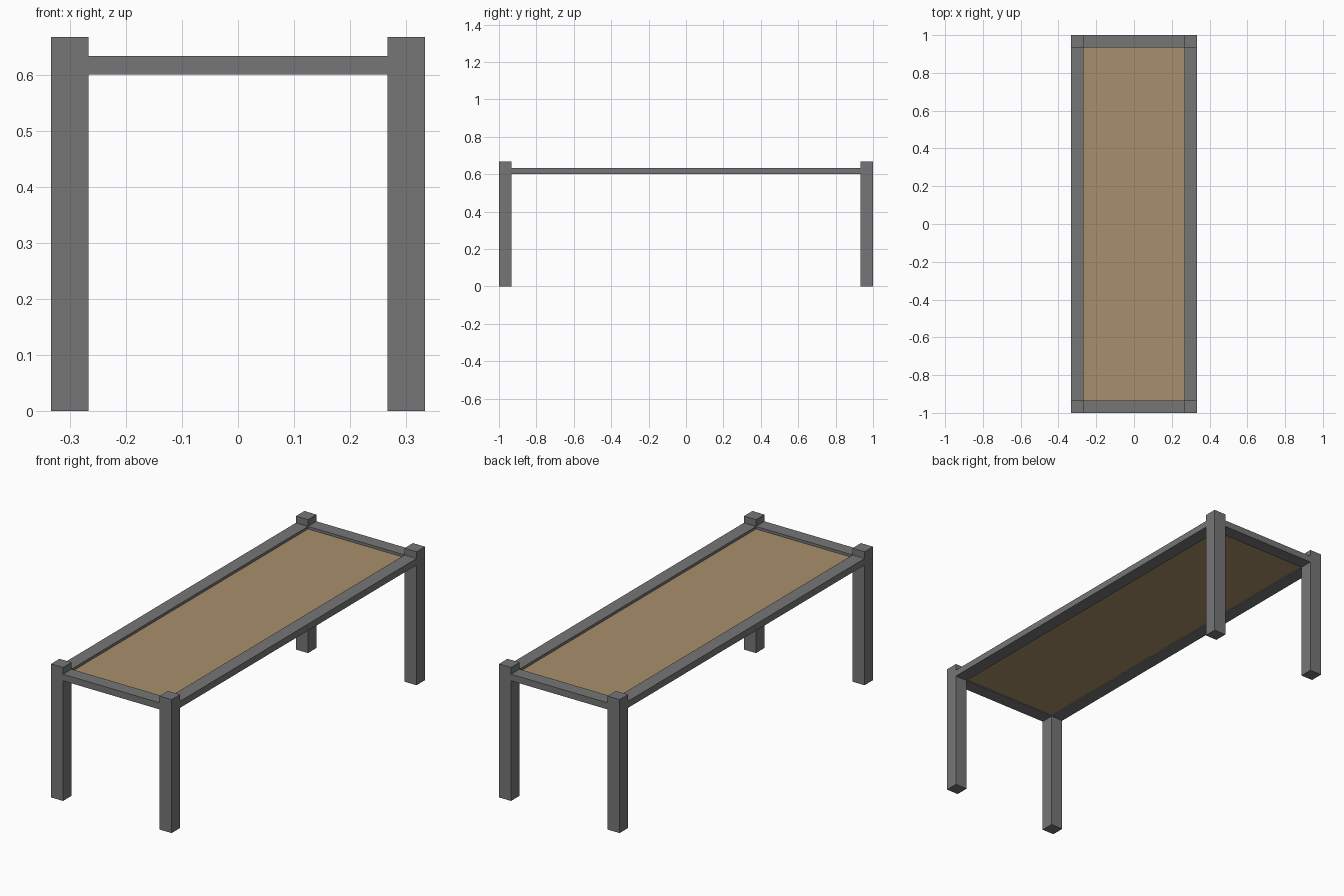
import bpy

if "Cube" in bpy.data.objects:
    bpy.data.objects.remove(bpy.data.objects["Cube"])

HX, HY = 1 / 3, 1.0      # outer half sizes
T = 1 / 15               # leg and rail thickness
H = 2 / 3                # leg height
RAIL_LOW, RAIL_HIGH = 0.60, 0.633


def material(name, color):
    m = bpy.data.materials.new(name)
    m.diffuse_color = (*color, 1)
    m.use_nodes = True
    m.node_tree.nodes["Principled BSDF"].inputs["Base Color"].default_value = m.diffuse_color
    return m


grey = material("dark grey", (0.18, 0.18, 0.182))
tan = material("tan", (0.39, 0.275, 0.15))


def box(name, lo, hi, mat):
    center = [(a + b) / 2 for a, b in zip(lo, hi)]
    bpy.ops.mesh.primitive_cube_add(size=1, location=center)
    ob = bpy.context.object
    ob.name = name
    ob.scale = [b - a for a, b in zip(lo, hi)]
    bpy.ops.object.transform_apply(location=False, rotation=False, scale=True)
    ob.data.materials.append(mat)


def span(side, half):
    """Interval of the outer strip on one side."""
    return sorted((side * half, side * (half - T)))


# Four corner legs
for sx, xn in ((-1, "left"), (1, "right")):
    for sy, yn in ((-1, "front"), (1, "back")):
        x, y = span(sx, HX), span(sy, HY)
        box(f"{yn}_{xn}_leg", (x[0], y[0], 0), (x[1], y[1], H), grey)

# Long side rails
for s, n in ((-1, "left"), (1, "right")):
    x = span(s, HX)
    box(f"{n}_rail", (x[0], T - HY, RAIL_LOW), (x[1], HY - T, RAIL_HIGH), grey)

# Short end rails
for s, n in ((-1, "front"), (1, "back")):
    y = span(s, HY)
    box(f"{n}_rail", (T - HX, y[0], RAIL_LOW), (HX - T, y[1], RAIL_HIGH), grey)

# Recessed top panel
box("top_panel", (T - HX, T - HY, 0.605), (HX - T, HY - T, 0.62), tan)
